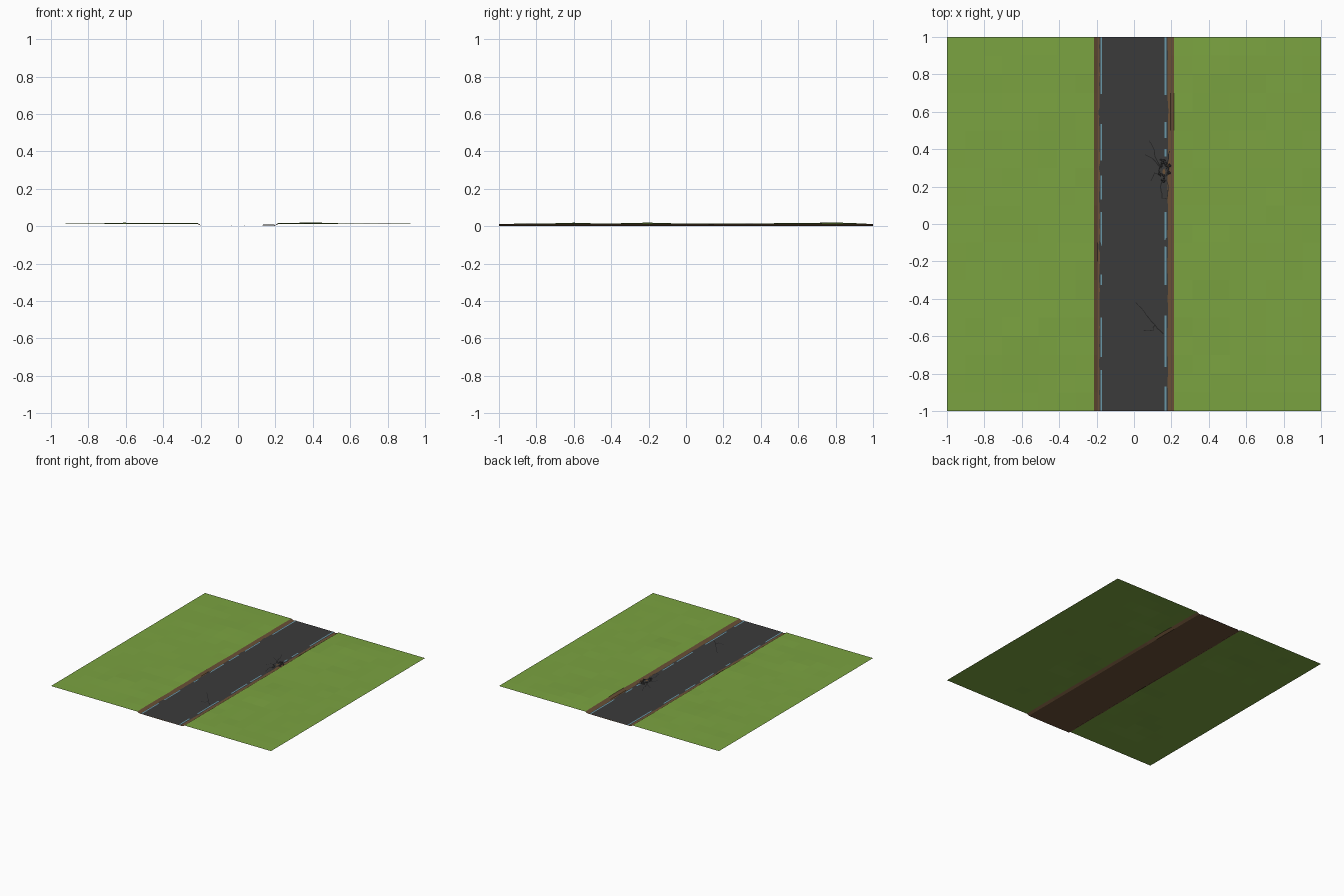
import bpy, bmesh, math, random
from mathutils import Vector

if "Cube" in bpy.data.objects:
    bpy.data.objects.remove(bpy.data.objects["Cube"])
random.seed(4)

def mat(name, c):
    m = bpy.data.materials.new(name)
    m.diffuse_color = (*c, 1)
    m.use_nodes = True
    m.node_tree.nodes["Principled BSDF"].inputs["Base Color"].default_value = m.diffuse_color
    return m

GRASS = mat("grass green", (0.197, 0.366, 0.052))
DIRT = mat("dirt brown", (0.147, 0.082, 0.038))
ROAD = mat("asphalt grey", (0.043, 0.043, 0.044))
LINE = mat("faded line blue", (0.14, 0.31, 0.39))
CRACK = mat("crack dark", (0.018, 0.018, 0.018))

def make(name, verts, faces, material):
    me = bpy.data.meshes.new(name)
    me.from_pydata(verts, [], faces)
    me.materials.append(material)
    me.update()
    ob = bpy.data.objects.new(name, me)
    bpy.context.collection.objects.link(ob)
    return ob

def sheet(name, rows, material):
    """Grid surface: rows run along y, points in a row run along +x."""
    n = len(rows[0])
    faces = [(j*n+i, j*n+i+1, (j+1)*n+i+1, (j+1)*n+i)
             for j in range(len(rows)-1) for i in range(n-1)]
    return make(name, [p for r in rows for p in r], faces, material)

# Gently rolling grass verges, higher along the road bank
BUMPS = [(-0.6, -0.62), (-0.3, -0.2), (-0.5, 0.6), (0.4, -0.22), (0.3, 0.62), (0.45, 0.82)]
def height(x, y):
    if abs(x) > 0.99 or abs(y) > 0.99:
        return 0.011
    h = 0.012 + random.uniform(-0.0015, 0.0015)
    for bx, by in BUMPS:
        h += 0.006*math.exp(-((x-bx)**2 + (y-by)**2)/0.02)
    return min(h, 0.021)

ys = [-1 + 0.1*j for j in range(21)]
grid = {}
for s, side in ((-1, "left"), (1, "right")):
    xs = sorted(s*(0.215 + 0.785*i/8) for i in range(9))
    rows = [[(x, y, height(x, y)) for x in xs] for y in ys]
    grid[s] = [r[-1] if s < 0 else r[0] for r in rows]
    sheet(side + "_grass", rows, GRASS)

# Dirt bed under the road, rising as banks to meet the grass
sheet("dirt_bed", [[a, (-0.195, y, 0.001), (0, y, 0), (0.195, y, 0.001), b]
                   for y, a, b in zip(ys, grid[-1], grid[1])], DIRT)

# Asphalt with slightly chipped edges
rows = []
for j in range(41):
    y = -1 + 0.05*j
    rows.append([(-0.182 - random.uniform(0, 0.005), y, 0.004), (0, y, 0.005),
                 (0.178 + random.uniform(0, 0.005), y, 0.004)])
sheet("road", rows, ROAD)

# Worn edge lines
LEFT = [(1, .695), (.535, .34), (.26, .13), (.065, -.117), (-.27, -.325), (-.5, -.71), (-.78, -1)]
RIGHT = [(1, .69), (.545, .46), (.4, .36), (.065, -.085), (-.12, -.325), (-.49, -.765), (-.87, -1)]
for s, segs, name in ((-1, LEFT, "left"), (1, RIGHT, "right")):
    v, f = [], []
    cx = -0.175 if s < 0 else 0.168
    for a, b in segs:
        k = len(v)
        v += [(cx-.005, b, .0052), (cx+.005, b, .0052), (cx+.005, a, .0052), (cx-.005, a, .0052)]
        f.append((k, k+1, k+2, k+3))
    make(name + "_edge_line", v, f, LINE)

def ribbon(name, pts, w):
    """Jagged thin crack along a path, tapering to its end."""
    path = []
    for a, b in zip(pts, pts[1:]):
        a, b = Vector(a), Vector(b)
        n = max(2, int((b-a).length/0.02))
        path += [a.lerp(b, i/n) + Vector((random.uniform(-1, 1), random.uniform(-1, 1)))*.003
                 for i in range(n)]
    path.append(Vector(pts[-1]))
    rows = []
    for i, p in enumerate(path):
        d = (path[min(i+1, len(path)-1)] - path[max(i-1, 0)]).normalized()
        q = Vector((d.y, -d.x))*w*(1 - 0.6*i/len(path))/2
        rows.append([((p-q).x, (p-q).y, .0056), ((p+q).x, (p+q).y, .0056)])
    sheet(name, rows, CRACK)

CRACKS = {
    "lower_crack": [(.16, -.59), (.11, -.54), (.01, -.42)],
    "lower_crack_branch": [(.11, -.54), (.1, -.57), (.05, -.57)],
    "hole_crack_a": [(.14, .31), (.11, .36), (.11, .39), (.08, .445)],
    "hole_crack_b": [(.14, .3), (.1, .35), (.06, .37)],
    "hole_crack_c": [(.16, .25), (.14, .2), (.15, .14), (.175, .135), (.185, .2), (.17, .24)],
    "hole_crack_d": [(.14, .27), (.11, .27), (.09, .23)],
    "hole_crack_e": [(.17, .31), (.185, .35), (.19, .39)],
}
for name, pts in CRACKS.items():
    ribbon(name, pts, .006)

# Broken patch: exposed dirt with rubble around it
def blob(name, cx, cy, rx, ry, z, n, material):
    pts = []
    for i in range(n):
        a = 2*math.pi*i/n
        r = random.uniform(.75, 1.1)
        pts.append((cx + rx*r*math.cos(a), cy + ry*r*math.sin(a), z))
    make(name, pts, [tuple(range(n))], material)

blob("pothole_rim", .157, .285, .03, .045, .0054, 14, CRACK)
blob("pothole_asphalt", .157, .285, .024, .038, .0058, 12, ROAD)
blob("pothole_dirt", .16, .28, .009, .016, .0062, 9, DIRT)

bm = bmesh.new()
for i in range(26):
    a, r = random.uniform(0, 2*math.pi), random.uniform(.5, 1.1)
    size = random.uniform(.004, .009)
    res = bmesh.ops.create_cone(bm, cap_ends=True, segments=5, radius1=size, radius2=size*.6, depth=.003)
    bmesh.ops.translate(bm, verts=res["verts"],
                        vec=(.162 + .03*r*math.cos(a), .29 + .06*r*math.sin(a), .006))
me = bpy.data.meshes.new("rubble")
bm.to_mesh(me)
bm.free()
me.materials.append(ROAD)
bpy.context.collection.objects.link(bpy.data.objects.new("rubble", me))

# Crumbled spots on the road edge
for i, (x, y) in enumerate([(-.182, .6), (-.18, .3), (-.182, -.12), (-.18, -.74), (.175, -.1), (.176, .6)]):
    blob("edge_chip_%d" % i, x, y, .009, .028, .0056, 8, ROAD)
